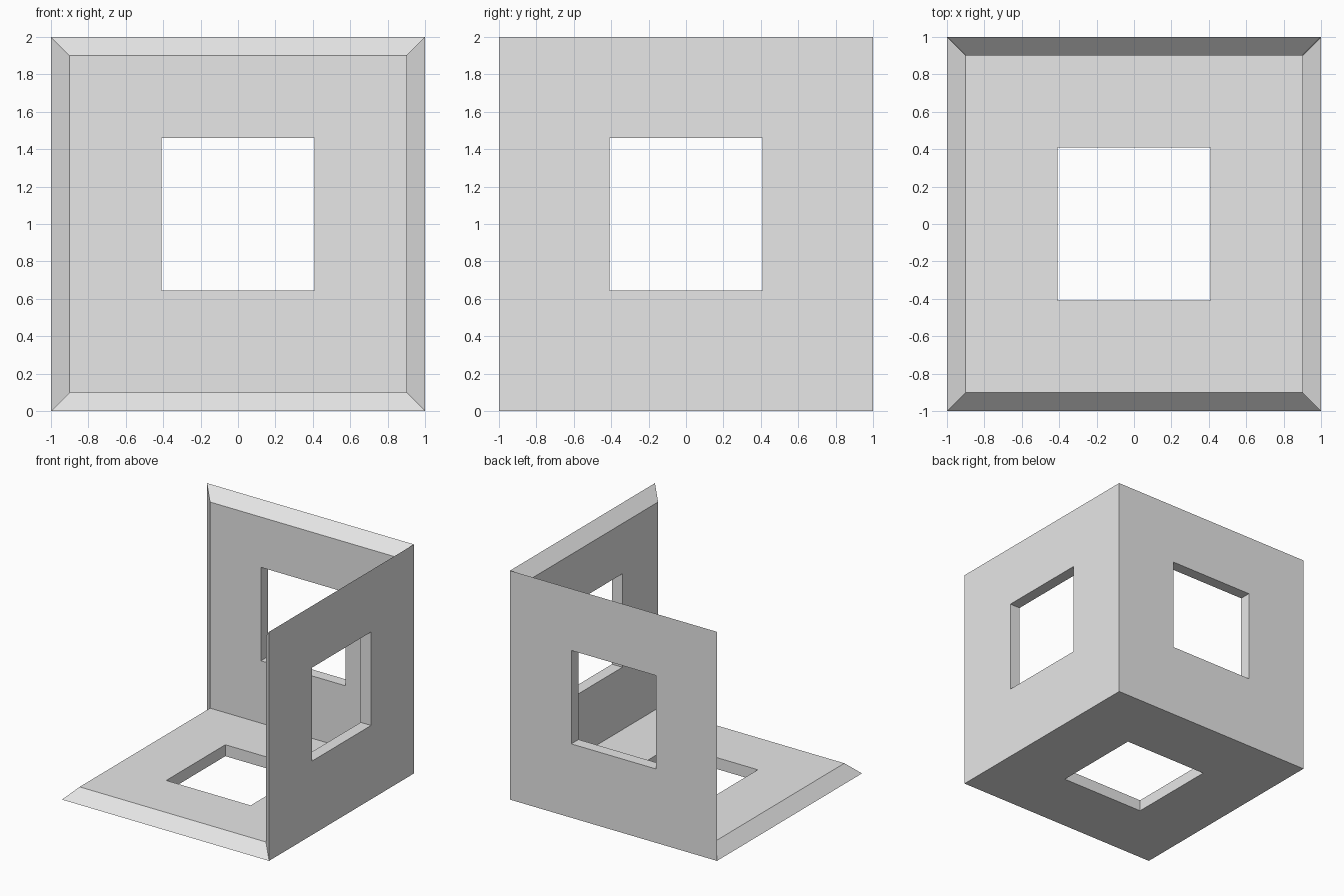
import bpy
import bmesh
from math import radians
from mathutils import Matrix

cube = bpy.data.objects.get("Cube")
if cube:
    bpy.data.objects.remove(cube, do_unlink=True)

HALF = 1.0         # half the panel width
THICK = 0.1        # panel thickness, also the width of the mitred edge
HOLE = 0.408       # half the window width
WALL_SHIFT = 0.053  # windows in the walls sit a little above centre

grey = bpy.data.materials.new("light_grey")
grey.use_nodes = True
grey.diffuse_color = (0.8, 0.8, 0.8, 1)
grey.node_tree.nodes["Principled BSDF"].inputs["Base Color"].default_value = (0.8, 0.8, 0.8, 1)


def square_loop(bm, half, depth, shift=0.0):
    """Four corners of a square lying at the given depth."""
    corners = ((-1, -1), (1, -1), (1, 1), (-1, 1))
    return [bm.verts.new((half * x, half * y + shift, depth)) for x, y in corners]


def panel(name, matrix, shift=0.0):
    """Square panel with mitred edges and a square window."""
    bm = bmesh.new()
    loops = [
        square_loop(bm, HALF, 0),
        square_loop(bm, HALF - THICK, THICK),
        square_loop(bm, HOLE, THICK, shift),
        square_loop(bm, HOLE, 0, shift),
    ]
    # Skin the four loops into a closed ring
    for k, a in enumerate(loops):
        b = loops[(k + 1) % 4]
        for i in range(4):
            j = (i + 1) % 4
            bm.faces.new((a[i], a[j], b[j], b[i]))
    bmesh.ops.recalc_face_normals(bm, faces=bm.faces[:])
    mesh = bpy.data.meshes.new(name)
    bm.to_mesh(mesh)
    bm.free()
    mesh.materials.append(grey)
    obj = bpy.data.objects.new(name, mesh)
    obj.matrix_world = matrix
    bpy.context.collection.objects.link(obj)


# Floor and two upright walls meeting at one corner
upright = Matrix.Rotation(radians(90), 4, "X")
turned = Matrix.Rotation(radians(-90), 4, "Z") @ upright
panel("floor_panel", Matrix.Identity(4))
panel("back_panel", Matrix.Translation((0, HALF, HALF)) @ upright, WALL_SHIFT)
panel("side_panel", Matrix.Translation((HALF, 0, HALF)) @ turned, WALL_SHIFT)
